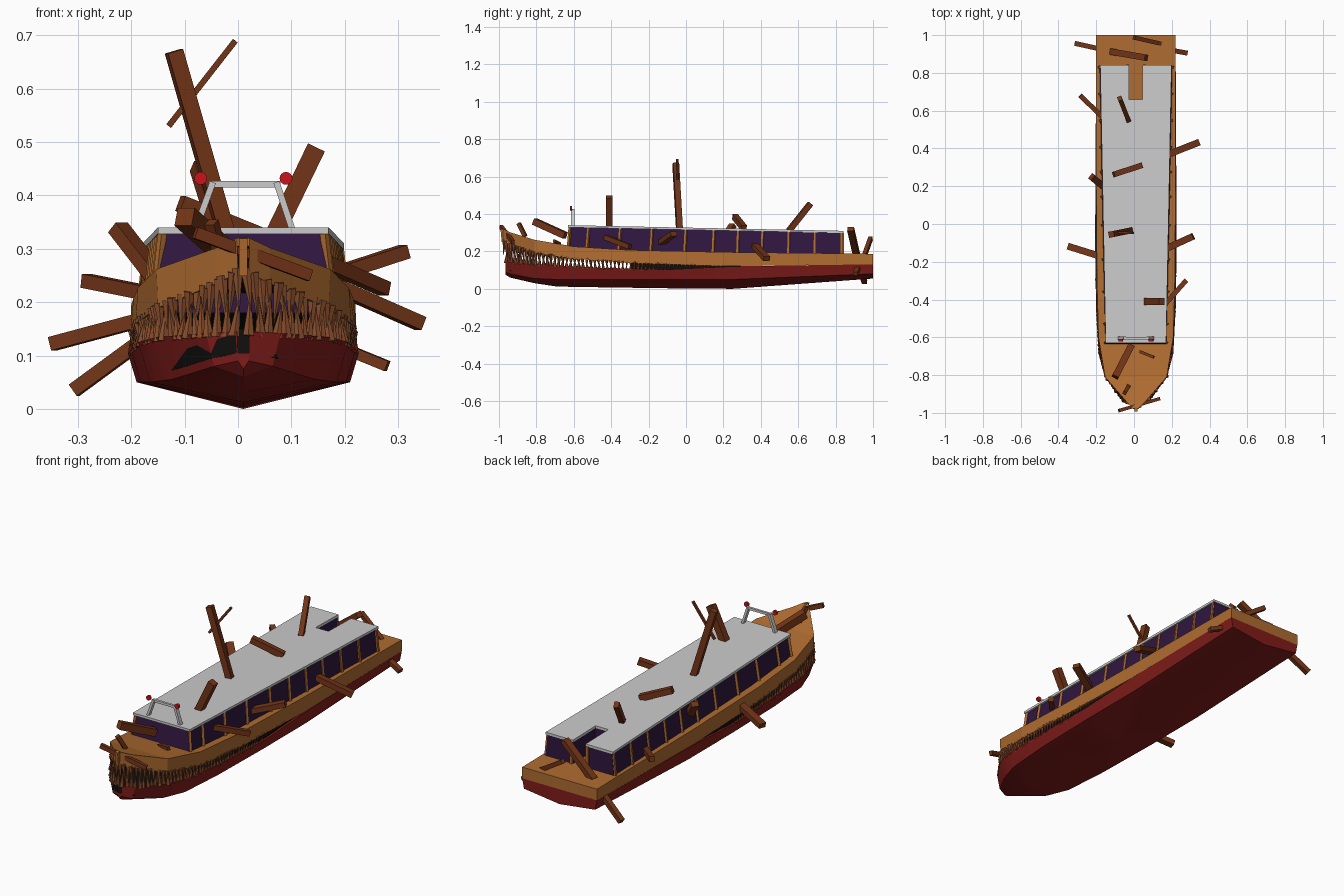
import bpy, bmesh, math, random
from mathutils import Vector, Matrix

if "Cube" in bpy.data.objects:
    bpy.data.objects.remove(bpy.data.objects["Cube"])

random.seed(4)
CX = 0.01  # hull centreline


def mat(name, rgb):
    m = bpy.data.materials.new(name)
    m.diffuse_color = (*rgb, 1)
    m.use_nodes = True
    m.node_tree.nodes["Principled BSDF"].inputs["Base Color"].default_value = m.diffuse_color
    return m


ORANGE = mat("hull_orange", (0.43, 0.15, 0.03))
RED = mat("hull_red", (0.22, 0.012, 0.01))
BLACK = mat("mouth_black", (0.006, 0.005, 0.004))
PURPLE = mat("window_purple", (0.03, 0.008, 0.05))
WOOD = mat("plank_wood", (0.17, 0.035, 0.009))
TOOTH = mat("tooth_wood", (0.25, 0.075, 0.025))
LAMP = mat("lamp_red", (0.6, 0.006, 0.01))


def finish(name, bm, *mats):
    bmesh.ops.recalc_face_normals(bm, faces=bm.faces)
    me = bpy.data.meshes.new(name)
    bm.to_mesh(me)
    bm.free()
    for m in mats:
        me.materials.append(m)
    ob = bpy.data.objects.new(name, me)
    bpy.context.collection.objects.link(ob)
    return ob


def loft(name, rings, mats, inner=()):
    """Skin closed rings; segments listed in inner get the second material."""
    bm = bmesh.new()
    vs = [[bm.verts.new(p) for p in r] for r in rings]
    n = len(vs[0])
    for a, b in zip(vs, vs[1:]):
        for i in range(n):
            j = (i + 1) % n
            bm.faces.new((a[i], a[j], b[j], b[i])).material_index = int(i in inner)
    bm.faces.new(vs[0][::-1])
    bm.faces.new(vs[-1])
    return finish(name, bm, *mats)


def add_bar(bm, a, b, w, t):
    a, b = Vector(a), Vector(b)
    d = b - a
    rot = d.to_track_quat('Z', 'Y').to_matrix().to_4x4()
    m = Matrix.Translation((a + b) / 2) @ rot @ Matrix.Diagonal((w, t, d.length, 1))
    bmesh.ops.create_cube(bm, size=1, matrix=m)


def bars(name, items, *mats):
    bm = bmesh.new()
    for it in items:
        add_bar(bm, *it)
    return finish(name, bm, *mats)


# Upper hull: y, deck half width, deck z, lip half width, lip z
upper = [(-.978, .012, .32, .01, .255), (-.94, .05, .302, .05, .235), (-.81, .163, .262, .16, .19),
         (-.6, .198, .226, .202, .16), (-.3, .206, .207, .212, .138), (.2, .21, .196, .213, .121),
         (1, .21, .187, .21, .13)]
rings = []
for y, ht, zt, hb, zb in upper:
    u = zt - .015 if y < .1 else zb
    half = [(ht, zt), (hb, zb), (hb * .95, zb), (ht * .92, u)]
    pts = half + [(-x, z) for x, z in reversed(half)]
    rings.append([(CX + x, y, z) for x, z in pts])
loft("upper_hull", rings, (ORANGE, BLACK), (2, 3, 4))

# Lower hull: y, rim half width, rim z, chine half width, chine z, keel z
lower = [(-.965, .012, .145, .01, .09, .075), (-.94, .07, .142, .055, .08, .06),
         (-.81, .165, .134, .135, .055, .03), (-.69, .197, .125, .175, .05, .012),
         (-.45, .211, .112, .193, .05, .008), (-.1, .216, .103, .2, .05, .003),
         (.25, .214, .12, .2, .05, 0), (1, .21, .131, .2, .08, .055)]
rings = []
for y, hr, zr, hc, zc, zk in lower:
    f = zc + .015 if y < .2 else zr
    half = [(hc, zc), (hr, zr), (hr * .95, zr), (hr * .85, f)]
    pts = [(0, zk)] + half + [(-x, z) for x, z in reversed(half)]
    rings.append([(CX + x, y, z) for x, z in pts])
jaw = loft("lower_hull", rings, (RED, BLACK), (3, 4, 5))
bpy.context.view_layer.objects.active = jaw
jaw.select_set(True)
bpy.ops.object.shade_smooth_by_angle(angle=math.radians(25))

# Dark throat behind the teeth, and the bow stem
bars("throat", [((CX, -.3, .12), (CX, .3, .12), .4, .06)], BLACK)
bars("bow_stem", [((CX, -.975, .25), (CX, -.982, .32), .016, .02)], ORANGE)


# Teeth along the jaw edges
def along(path, step):
    """Points at an even spacing along a polyline."""
    for a, b in zip(path, path[1:]):
        n = max(1, round((b - a).length / step))
        for i in range(n):
            yield a.lerp(b, i / n)


def teeth(name, path, way):
    bm = bmesh.new()
    for p in along(path, .021):
        k = max(0, min(1, (.1 - p.y) / 1.07))
        length = (.02 + .085 * k ** 1.5) * random.uniform(.7, 1.1) * (1 if way < 0 else .75)
        r = .006 + .006 * k
        for s in (-1, 1):
            m = (Matrix.Translation((CX + s * p.x, p.y, p.z + way * (length / 2 - .008)))
                 @ Matrix.Rotation(random.uniform(-.15, .15), 4, 'X')
                 @ Matrix.Rotation(random.uniform(-.15, .15), 4, 'Y'))
            bmesh.ops.create_cone(bm, cap_ends=True, segments=6, depth=length, matrix=m,
                                  radius1=r if way > 0 else .0005, radius2=.0005 if way > 0 else r)
    finish(name, bm, TOOTH)


teeth("upper_teeth", [Vector((s[3] * .97, s[0] + .005, s[4])) for s in upper[:6]], -1)
teeth("lower_teeth", [Vector((s[1] * .96, s[0] + .008, s[2])) for s in lower[:6]], 1)


# Cabin with a stair notch cut into the stern end
def roof_z(y):
    return .328 - .0206 * (y + .62)


def plan(front, back, y0, y1, notch):
    half = [(front, y0), (back, y1), (notch, y1), (notch, .66)]
    return half + [(-x, y) for x, y in reversed(half)]


low, top = plan(.166, .193, -.645, .838, .038), plan(.15, .181, -.62, .838, .038)
loft("cabin_windows", [[(CX + x, y, .18) for x, y in low],
                       [(CX + x, y, roof_z(y)) for x, y in top]], (PURPLE,))
edge = plan(.16, .189, -.63, .842, .036)
loft("roof", [[(CX + x, y, roof_z(y) + h) for x, y in edge] for h in (0, .012)], ())

# Window posts, corner posts and sills
posts = []
for s in (-1, 1):
    for y in (-.62, -.52, -.35, -.18, 0, .15, .28, .41, .55, .69, .83):
        k = (y + .62) / 1.46
        posts.append(((CX + s * (.168 + .027 * k), y - .012 * (1 - k), .185),
                      (CX + s * (.152 + .031 * k), y, roof_z(y)), .012, .012))
    posts.append(((CX + s * .045, .84, .18), (CX + s * .045, .84, roof_z(.84)), .012, .012))
bars("window_posts", posts, ORANGE)

# Light arch on the roof
ay, az = -.605, .425
bars("light_arch", [((-.08, ay, .335), (-.047, ay, az), .02, .012),
                    ((.102, ay, .335), (.072, ay, az), .02, .012),
                    ((-.055, ay, az - .004), (.08, ay, az - .004), .012, .012)])
bm = bmesh.new()
for x in (-.07, .09):
    m = Matrix.Translation((x, ay - .01, .432)) @ Matrix.Rotation(math.pi / 2, 4, 'X')
    bmesh.ops.create_cone(bm, cap_ends=True, segments=16, radius1=.012, radius2=.012, depth=.012, matrix=m)
finish("arch_lamps", bm, LAMP)

# Broken planks stuck through roof, sides, bow and stern: start, end, width, thickness
W, T = .036, .026
planks = [
    ((-.12, -.055, .67), (-.02, -.035, .32), .032, .03),
    ((-.13, -.045, .53), (-.005, -.047, .69), .011, .011),
    ((-.075, .665, .455), (-.03, .55, .31), .024, .03),
    ((-.108, .262, .385), (.04, .31, .325), .03, .03),
    ((.147, -.41, .49), (.065, -.41, .32), W, .035),
    ((-.1, -.81, .36), (-.015, -.645, .285), W, W),
    ((.03, -.675, .24), (.105, -.705, .255), .015, .015),
    ((-.05, -.895, .35), (-.03, -.86, .28), .02, .02),
    ((-.08, -.988, .33), (.135, -.925, .25), .018, .022),
    ((-.225, .25, .34), (-.14, .18, .23), W, T),
    ((-.285, .68, .24), (-.16, .56, .215), T, T),
    ((-.348, -.118, .122), (-.15, -.18, .175), W, T),
    ((-.307, .955, .035), (-.15, .92, .15), T, T),
    ((.313, -.065, .295), (.16, -.135, .245), W, T),
    ((.275, -.3, .225), (.16, -.43, .275), T, T),
    ((.342, .432, .16), (.16, .36, .24), W, T),
    ((.28, .905, .08), (.17, .925, .125), T, .02),
    ((-.12, .912, .18), (.065, .88, .32), .034, .028),
    ((0, .987, .27), (.14, .955, .18), .022, .022),
]
bars("broken_planks", planks, WOOD)
